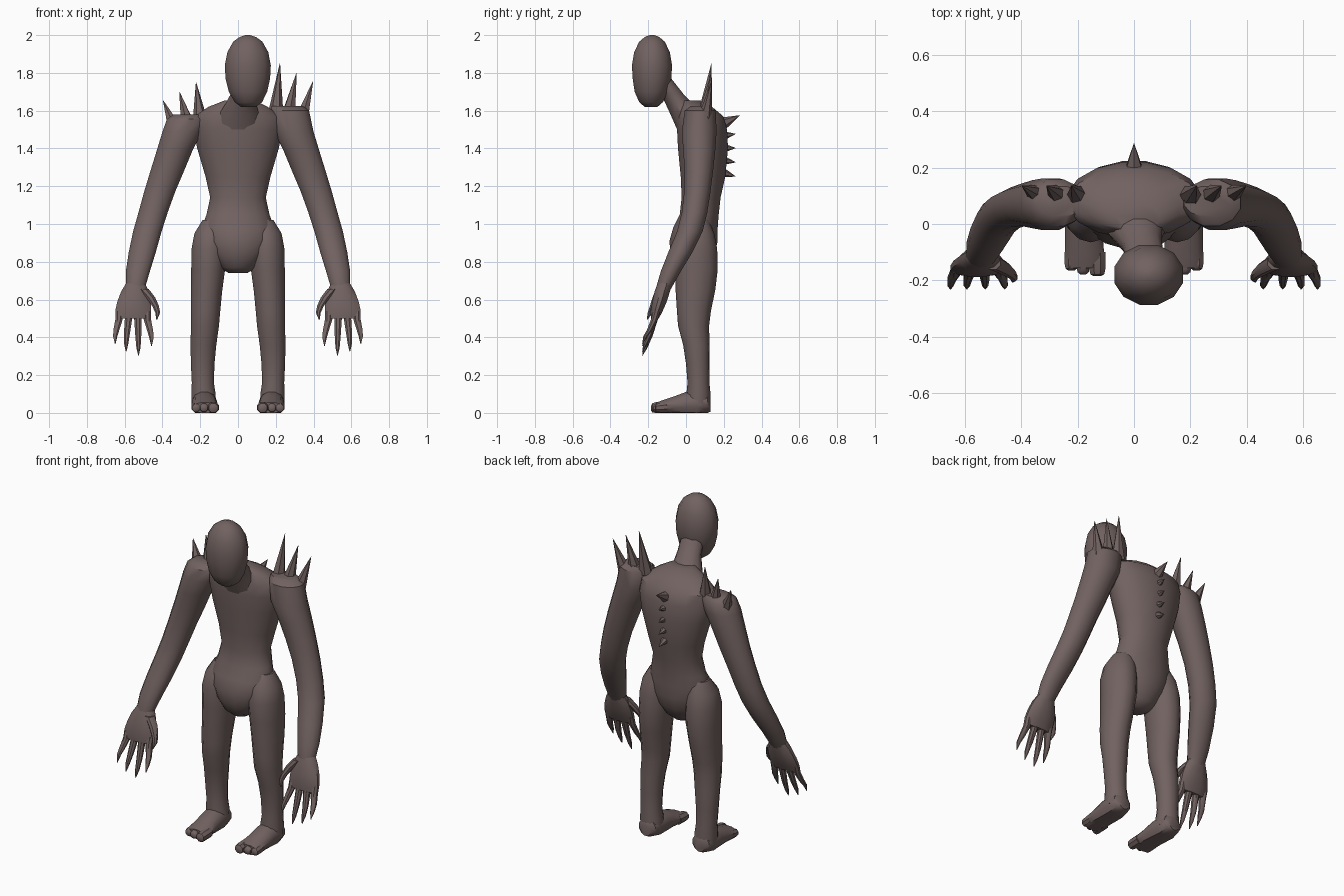
import bpy, bmesh, math
from mathutils import Vector

skin = bpy.data.materials.new("grey_brown_skin")
skin.diffuse_color = (0.165, 0.122, 0.117, 1)


def finish(name, bm):
    bmesh.ops.recalc_face_normals(bm, faces=bm.faces)
    me = bpy.data.meshes.new(name)
    bm.to_mesh(me)
    bm.free()
    ob = bpy.data.objects.new(name, me)
    bpy.context.collection.objects.link(ob)
    me.materials.append(skin)
    bpy.ops.object.select_all(action='DESELECT')
    ob.select_set(True)
    bpy.context.view_layer.objects.active = ob
    bpy.ops.object.shade_smooth_by_angle(angle=math.radians(40))
    return ob


def loft(name, rings, n=12, axis='z', s=1):
    """Skin ellipses (x, y, z, ra, rb); flat in xy (axis z) or xz (axis y)."""
    bm = bmesh.new()
    loops = []
    for x, y, z, ra, rb in rings:
        loop = []
        for i in range(n):
            a = 2 * math.pi * (i + 0.5) / n
            u, v = ra * math.cos(a), rb * math.sin(a)
            p = (x + u, y + v, z) if axis == 'z' else (x + u, y, max(z + v, 0))
            loop.append(bm.verts.new((s * p[0], p[1], p[2])))
        loops.append(loop)
    for a, b in zip(loops, loops[1:]):
        for i in range(n):
            j = (i + 1) % n
            bm.faces.new((a[i], a[j], b[j], b[i]))
    bm.faces.new(loops[0])
    bm.faces.new(loops[-1])
    return finish(name, bm)


def spike(name, base, tip, r, n=6):
    base, tip = Vector(base), Vector(tip)
    d = tip - base
    bm = bmesh.new()
    bmesh.ops.create_cone(bm, cap_ends=True, segments=n, radius1=r, radius2=0.001, depth=d.length)
    rot = d.to_track_quat('Z', 'Y').to_matrix().to_4x4()
    bm.transform(rot)
    bmesh.ops.translate(bm, verts=bm.verts, vec=(base + tip) / 2)
    return finish(name, bm)


# torso with rounded belly and broad back
loft("torso", [
    (0, 0.03, 0.74, 0.05, 0.05), (0, 0.03, 0.77, 0.10, 0.085),
    (0, 0.035, 0.84, 0.15, 0.12), (0, 0.04, 0.91, 0.185, 0.13),
    (0, 0.05, 0.98, 0.195, 0.12), (0, 0.07, 1.05, 0.17, 0.105),
    (0, 0.08, 1.14, 0.15, 0.105), (0, 0.09, 1.25, 0.175, 0.12),
    (0, 0.09, 1.40, 0.22, 0.135), (0, 0.085, 1.50, 0.24, 0.135),
    (0, 0.075, 1.57, 0.235, 0.125), (0, 0.05, 1.62, 0.16, 0.09),
    (0.01, 0.02, 1.655, 0.08, 0.055)], 16)

# neck reaching forward
loft("neck", [
    (0, 0.04, 1.50, 0.13, 0.09), (0.005, 0.0, 1.58, 0.11, 0.085),
    (0.015, -0.035, 1.635, 0.085, 0.075), (0.03, -0.075, 1.69, 0.07, 0.062),
    (0.04, -0.12, 1.75, 0.068, 0.06), (0.045, -0.15, 1.80, 0.06, 0.05)], 12)

# egg-shaped head
loft("head", [
    (0.055, -0.185, 1.62, 0.04, 0.035), (0.055, -0.185, 1.645, 0.075, 0.065),
    (0.053, -0.183, 1.70, 0.105, 0.092), (0.052, -0.18, 1.77, 0.122, 0.106),
    (0.052, -0.18, 1.84, 0.126, 0.11), (0.052, -0.18, 1.91, 0.112, 0.098),
    (0.052, -0.18, 1.965, 0.08, 0.07), (0.052, -0.18, 1.99, 0.045, 0.04),
    (0.052, -0.18, 2.0, 0.012, 0.012)], 12)

for s, side in ((1, "right"), (-1, "left")):
    up = 0.045 if s > 0 else 0.0
    # arm from shoulder cap to wrist
    loft(side + "_arm", [
        (0.26, 0.08, 1.58 + up, 0.085, 0.055), (0.275, 0.075, 1.555 + up, 0.105, 0.085),
        (0.295, 0.07, 1.49, 0.108, 0.095), (0.335, 0.07, 1.39, 0.098, 0.088),
        (0.375, 0.068, 1.28, 0.092, 0.078), (0.415, 0.06, 1.17, 0.085, 0.072),
        (0.45, 0.045, 1.06, 0.08, 0.07), (0.48, 0.02, 0.96, 0.078, 0.07),
        (0.507, -0.03, 0.85, 0.074, 0.066), (0.53, -0.08, 0.75, 0.066, 0.055),
        (0.54, -0.11, 0.68, 0.055, 0.045), (0.543, -0.12, 0.65, 0.05, 0.038)], 12, s=s)
    # palm
    loft(side + "_palm", [
        (0.542, -0.11, 0.69, 0.05, 0.04), (0.545, -0.125, 0.645, 0.075, 0.042),
        (0.55, -0.14, 0.59, 0.092, 0.04), (0.555, -0.155, 0.54, 0.098, 0.033),
        (0.555, -0.165, 0.50, 0.09, 0.022)], 12, s=s)
    # four long clawed fingers
    for i, (bx, tx, tz) in enumerate(((0.48, 0.458, 0.355), (0.53, 0.527, 0.305),
                                      (0.58, 0.592, 0.325), (0.63, 0.65, 0.365))):
        mx = (bx + tx) / 2 + (tx - bx) * 0.2
        mz = 0.53 + (tz - 0.53) * 0.55
        loft(f"{side}_finger_{i + 1}", [
            (bx, -0.155, 0.54, 0.021, 0.02), (bx, -0.167, 0.495, 0.021, 0.02),
            (mx, -0.192, mz, 0.017, 0.016), (tx, -0.215, tz + 0.04, 0.012, 0.012),
            (tx, -0.23, tz, 0.002, 0.002)], 8, s=s)
    # thumb
    loft(side + "_thumb", [
        (0.50, -0.135, 0.655, 0.03, 0.028), (0.462, -0.155, 0.61, 0.026, 0.024),
        (0.436, -0.175, 0.565, 0.019, 0.018), (0.425, -0.19, 0.53, 0.014, 0.014),
        (0.43, -0.205, 0.495, 0.003, 0.003)], 8, s=s)
    # leg from hip to ankle
    loft(side + "_leg", [
        (0.13, 0.06, 1.02, 0.06, 0.06), (0.145, 0.052, 0.95, 0.088, 0.098),
        (0.153, 0.05, 0.87, 0.095, 0.115), (0.158, 0.055, 0.76, 0.092, 0.113),
        (0.166, 0.05, 0.65, 0.085, 0.105), (0.172, 0.042, 0.54, 0.08, 0.09),
        (0.175, 0.04, 0.46, 0.076, 0.082), (0.183, 0.055, 0.36, 0.07, 0.07),
        (0.187, 0.062, 0.26, 0.064, 0.062), (0.186, 0.066, 0.16, 0.06, 0.058),
        (0.183, 0.066, 0.10, 0.066, 0.064), (0.18, 0.066, 0.04, 0.066, 0.063)], 14, s=s)
    # foot
    loft(side + "_foot", [
        (0.18, 0.13, 0.045, 0.035, 0.04), (0.18, 0.115, 0.05, 0.058, 0.055),
        (0.18, 0.06, 0.05, 0.068, 0.07), (0.178, 0.0, 0.048, 0.068, 0.065),
        (0.177, -0.06, 0.04, 0.07, 0.05), (0.175, -0.12, 0.03, 0.073, 0.04),
        (0.175, -0.155, 0.026, 0.068, 0.03)], 12, 'y', s)
    # rounded toes
    for i, (tx, ty, r) in enumerate(((0.13, -0.185, 0.031), (0.18, -0.178, 0.025), (0.222, -0.165, 0.026))):
        loft(f"{side}_toe_{i + 1}", [
            (tx, -0.10, 0.03, r, r), (tx, ty + 0.025, 0.028, r, r),
            (tx, ty + 0.007, 0.026, r * 0.85, r * 0.85), (tx, ty, 0.025, r * 0.45, r * 0.45)], 8, 'y', s)
    # shoulder spikes
    for i, (bx, tx, tz) in enumerate(((0.20, 0.222, 1.75), (0.265, 0.31, 1.70), (0.335, 0.397, 1.655))):
        lift = 0.1 if s > 0 else 0
        spike(f"{side}_shoulder_spike_{i + 1}",
              (s * bx, 0.10, 1.545 + up - 0.02 * i), (s * tx, 0.135, tz + lift), 0.04)

# row of spikes down the spine
for i in range(5):
    z = 1.54 - 0.065 * i
    spike(f"spine_spike_{i + 1}", (0, 0.195, z - 0.008),
          (0, 0.285 if i == 0 else 0.262, z + (0.035 if i == 0 else 0.012 - 0.01 * i)), 0.034 if i == 0 else 0.026)
